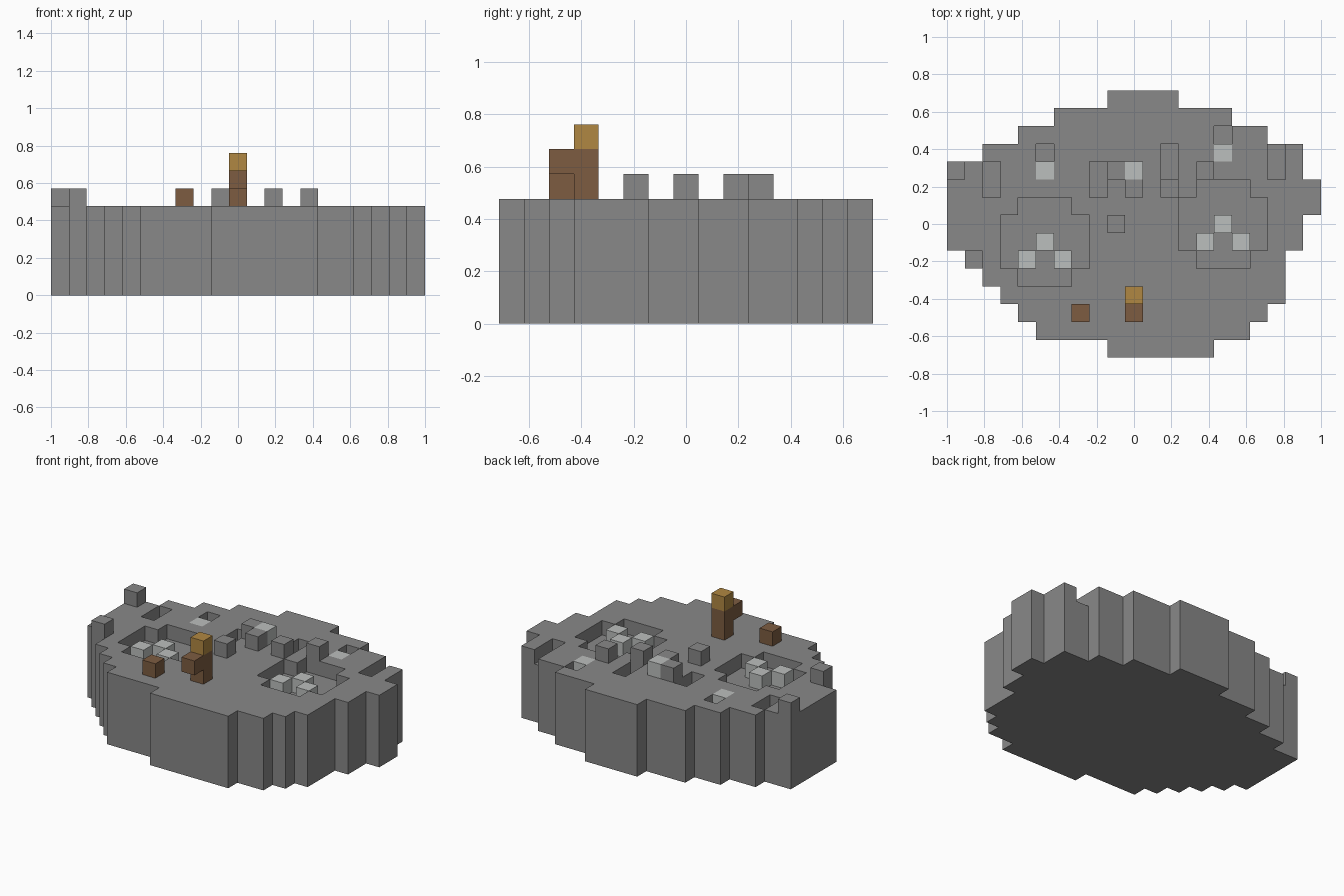
import bpy, bmesh, math
from mathutils import Vector

cube = bpy.data.objects.get("Cube")
if cube:
    bpy.data.objects.remove(cube, do_unlink=True)

NX, NY, DEPTH = 21, 15, 5      # grid of cells, slab thickness in cells
U = 2 / NX                     # cell size


def material(name, color):
    m = bpy.data.materials.new(name)
    m.use_nodes = True
    m.diffuse_color = (*color, 1)
    bsdf = m.node_tree.nodes["Principled BSDF"]
    bsdf.inputs["Base Color"].default_value = (*color, 1)
    bsdf.inputs["Roughness"].default_value = 0.9
    return m


stone = material("stone grey", (0.246, 0.246, 0.246))
pale = material("pale grey", (0.5, 0.52, 0.51))
brown = material("wood brown", (0.205, 0.107, 0.053))
ochre = material("ochre", (0.434, 0.242, 0.054))

# Island outline: first and last-plus-one cell of each row, front to back
ROWS = [(9, 15), (5, 17), (4, 18), (3, 19), (2, 19), (1, 19), (0, 20), (0, 20),
        (0, 21), (0, 21), (0, 20), (2, 20), (4, 18), (6, 16), (9, 13)]
slab = {(i, j, k) for j, (a, b) in enumerate(ROWS)
        for i in range(a, b) for k in range(DEPTH)}
TOP = DEPTH - 1

# Two round craters, each with three pale blocks inside
pale_blocks = set()
for ci, cj in [(5, 6), (15, 7)]:
    for di in range(-2, 3):
        for dj in range(-2, 3):
            if abs(di) + abs(dj) < 4:
                slab.discard((ci + di, cj + dj, TOP))
    pale_blocks |= {(ci, cj, TOP), (ci - 1, cj - 1, TOP), (ci + 1, cj - 1, TOP)}

# Narrow trenches, two cells long
for i, j in [(2, 9), (8, 9), (12, 10), (18, 10)]:
    slab -= {(i, j, TOP), (i, j + 1, TOP)}

# Single holes with a pale block set flush in front of each
for i, j in [(5, 11), (15, 12)]:
    slab -= {(i, j, TOP), (i, j - 1, TOP)}
    pale_blocks.add((i, j - 1, TOP))
pale_blocks.add((10, 10, DEPTH))

# Loose stones and wooden pieces standing on the surface
stones = {(i, j, DEPTH) for i, j in
          [(0, 10), (1, 5), (9, 7), (9, 10), (10, 9), (12, 9), (14, 10)]}
post = {(10, 3, DEPTH), (10, 3, DEPTH + 1), (10, 2, DEPTH + 1)}
post_cap = {(10, 3, DEPTH + 2)}
stump = {(7, 2, DEPTH)}

PARTS = [("island_slab", slab, stone), ("loose_stones", stones, stone),
         ("pale_blocks", pale_blocks, pale), ("wooden_post", post, brown),
         ("post_cap", post_cap, ochre), ("wooden_stump", stump, brown)]
occupied = set().union(*(cells for _, cells, _ in PARTS))
AXES = [Vector((1, 0, 0)), Vector((0, 1, 0)), Vector((0, 0, 1))]


def build(name, cells, mat):
    """Outer skin of a group of cells, with flat areas merged."""
    bm = bmesh.new()
    for cell in sorted(cells):
        center = Vector(cell) + Vector((0.5, 0.5, 0.5))
        for a in range(3):
            for s in (-1, 1):
                n = AXES[a] * s
                if tuple(int(c + d) for c, d in zip(cell, n)) in occupied:
                    continue
                u, v = AXES[(a + 1) % 3] * s, AXES[(a + 2) % 3]
                corners = [(-1, -1), (1, -1), (1, 1), (-1, 1)]
                pts = [center + (n + u * p + v * q) / 2 for p, q in corners]
                bm.faces.new([bm.verts.new((U * (p.x - NX / 2),
                                            U * (p.y - NY / 2), U * p.z))
                              for p in pts])
    bmesh.ops.remove_doubles(bm, verts=bm.verts, dist=U / 100)
    bmesh.ops.dissolve_limit(bm, angle_limit=math.radians(1),
                             verts=bm.verts, edges=bm.edges)
    mesh = bpy.data.meshes.new(name)
    bm.to_mesh(mesh)
    bm.free()
    mesh.materials.append(mat)
    bpy.context.collection.objects.link(bpy.data.objects.new(name, mesh))


for part in PARTS:
    build(*part)
